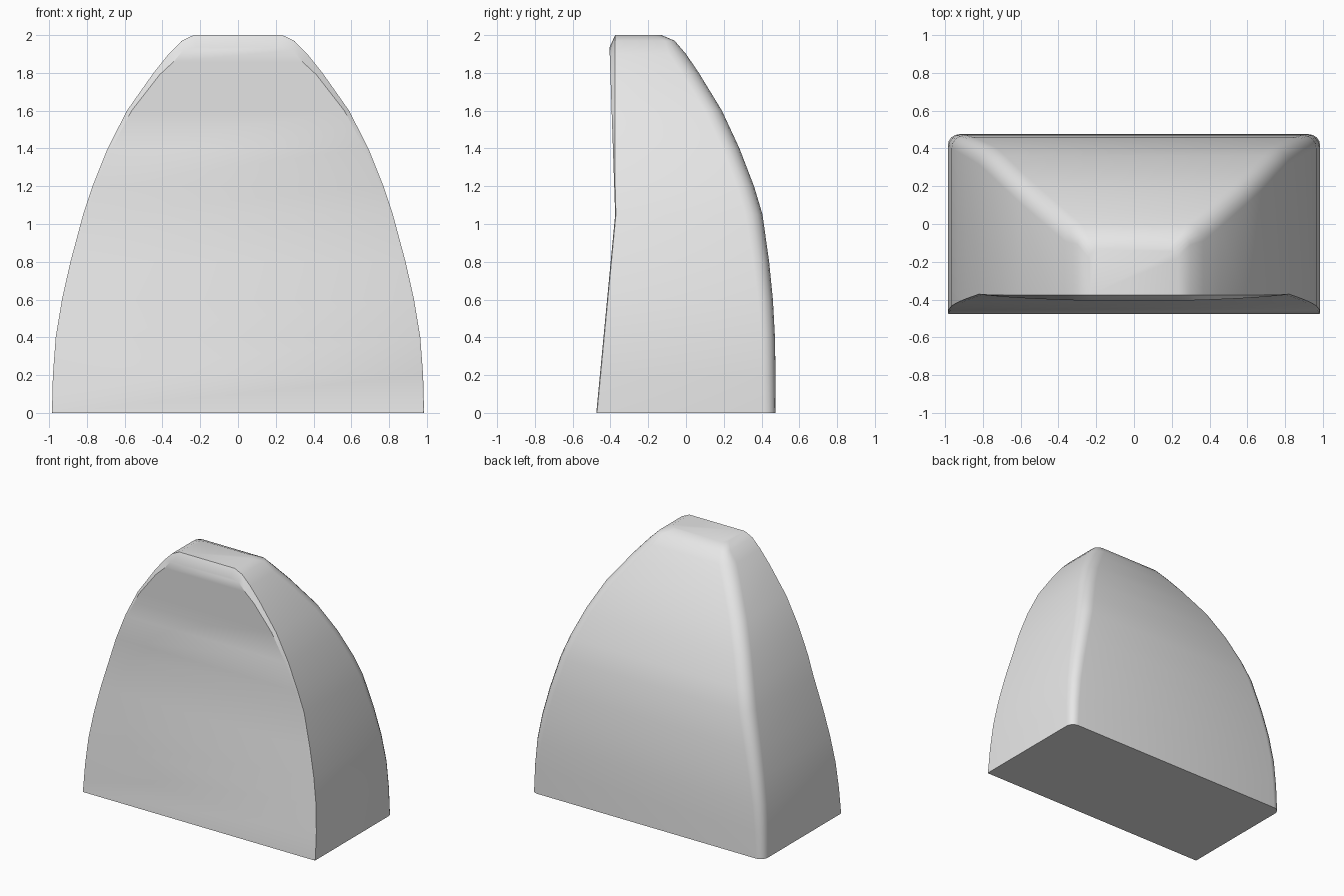
import bpy, bmesh, math

cube = bpy.data.objects.get("Cube")
if cube:
    bpy.data.objects.remove(cube, do_unlink=True)

grey = bpy.data.materials.new("light_grey")
grey.use_nodes = True
grey.diffuse_color = (0.8, 0.8, 0.8, 1)
grey.node_tree.nodes["Principled BSDF"].inputs["Base Color"].default_value = (0.8, 0.8, 0.8, 1)

KNEE = 1.05      # height where the front face bends
ARC_STEPS = 4    # segments of the rounded rear corners

# Sections: height, half width, rear depth, front face half width, front face height
SECTIONS = [
    (0.0, 0.985, 0.475, 0.982, 0.0),
    (0.2, 0.98, 0.474, 0.972, 0.2),
    (0.4, 0.965, 0.471, 0.955, 0.4),
    (0.6, 0.932, 0.46, 0.917, 0.6),
    (0.8, 0.887, 0.44, 0.872, 0.8),
    (KNEE, 0.82, 0.405, 0.806, KNEE),
    (1.2, 0.77, 0.36, 0.752, 1.2),
    (1.4, 0.69, 0.283, 0.67, 1.4),
    (1.6, 0.588, 0.19, 0.563, 1.6),
    (1.8, 0.447, 0.068, 0.415, 1.79),
    (1.9, 0.367, 0.0, 0.34, 1.86),
    (1.97, 0.298, -0.06, 0.29, 1.92),
    (2.0, 0.235, -0.13, 0.22, 1.935),
]


def front_depth(z):
    """Depth of the bent front face at a height."""
    if z <= KNEE:
        return -0.475 + 0.1 * z / KNEE
    return -0.375 - 0.03 * (z - KNEE) / 0.88


def section(z, half, rear, inner, inner_z):
    """One closed outline: front face corner, bevel edge, rounded rear corner, mirrored."""
    front = front_depth(inner_z)
    edge = max(front + 0.004, -0.375) if z > KNEE else front + 0.004
    radius = 0.06 + 0.03 * min(z, 1) if z < 1.95 else 0.05
    right = [(inner, front, inner_z), (half, edge, z)]
    for i in range(ARC_STEPS + 1):
        a = i / ARC_STEPS * math.pi / 2
        right.append((half - radius * (1 - math.cos(a)),
                      rear - radius * (1 - math.sin(a)), z))
    return right + [(-x, y, h) for x, y, h in reversed(right)]


# Loft the tapered body through its sections
bm = bmesh.new()
rings = [[bm.verts.new(p) for p in section(*s)] for s in SECTIONS]
for low, high in zip(rings, rings[1:]):
    for i in range(len(low)):
        j = (i + 1) % len(low)
        bm.faces.new((low[i], low[j], high[j], high[i]))

# Flat base, flat top and the bevel along the top of the front
top = rings[-1]
bm.faces.new(list(reversed(rings[0])))
bm.faces.new(top[1:-1])
bm.faces.new((top[-1], top[0], top[1], top[-2]))
bmesh.ops.recalc_face_normals(bm, faces=bm.faces[:])

mesh = bpy.data.meshes.new("tapered_body")
bm.to_mesh(mesh)
bm.free()
mesh.materials.append(grey)
body = bpy.data.objects.new("tapered_body", mesh)
bpy.context.collection.objects.link(body)
bpy.ops.object.select_all(action="DESELECT")
body.select_set(True)
bpy.context.view_layer.objects.active = body
bpy.ops.object.shade_smooth_by_angle(angle=math.radians(30))
